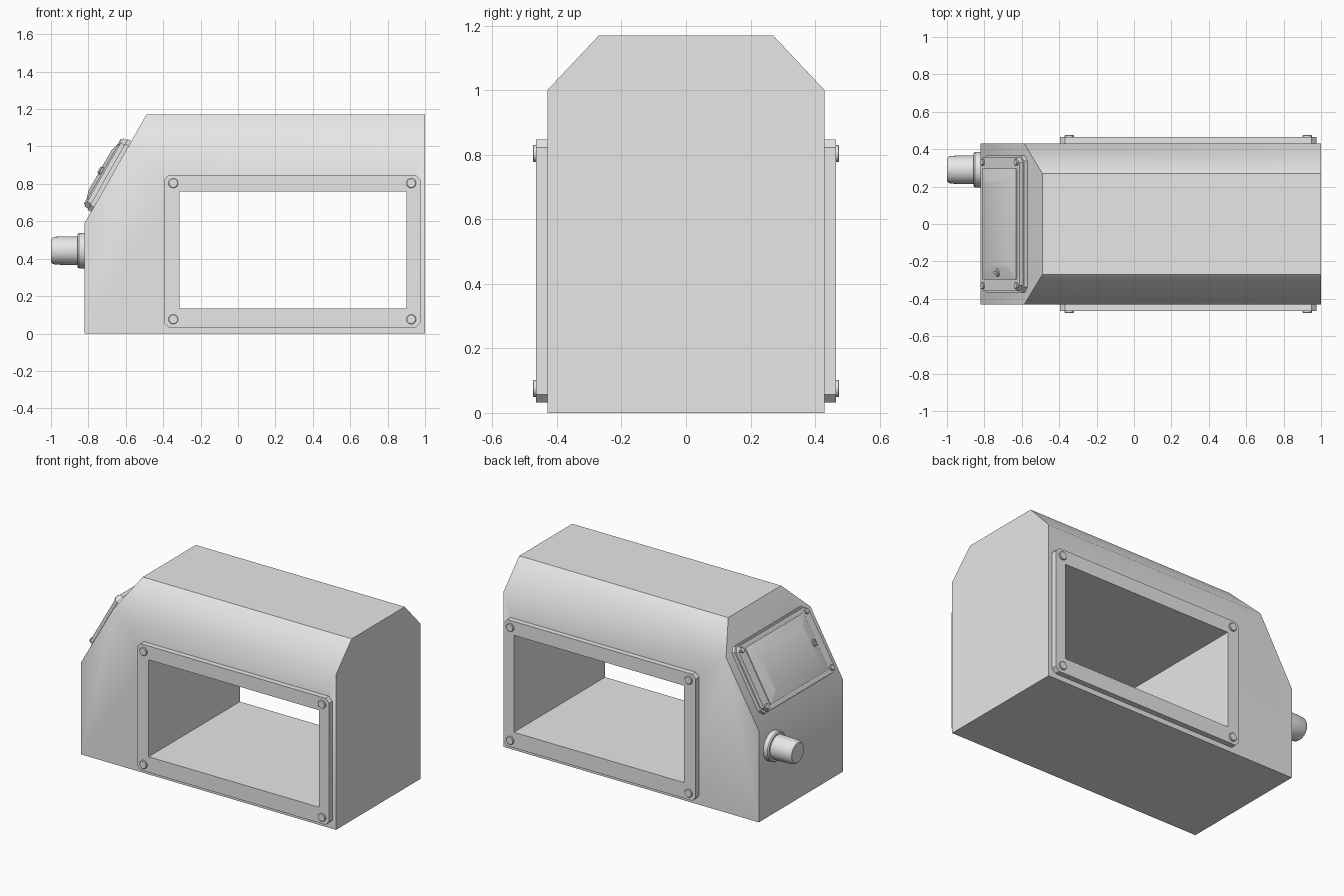
import bpy, bmesh, math
from mathutils import Matrix, Vector

cube = bpy.data.objects.get("Cube")
if cube:
    bpy.data.objects.remove(cube, do_unlink=True)

grey = bpy.data.materials.new("plain_grey")
grey.use_nodes = True
GREY = (0.8, 0.8, 0.8, 1.0)
grey.diffuse_color = GREY
for node in grey.node_tree.nodes:
    if node.type == 'BSDF_PRINCIPLED':
        node.inputs["Base Color"].default_value = GREY


def shade(mesh, angle):
    mesh.shade_smooth()
    mesh.set_sharp_from_angle(angle=math.radians(angle))


def finish(name, bm, matrix=None, angle=30):
    if matrix is not None:
        bm.transform(matrix)
    bmesh.ops.recalc_face_normals(bm, faces=bm.faces[:])
    mesh = bpy.data.meshes.new(name)
    bm.to_mesh(mesh)
    bm.free()
    mesh.materials.append(grey)
    shade(mesh, angle)
    obj = bpy.data.objects.new(name, mesh)
    bpy.context.scene.collection.objects.link(obj)
    return obj


def loft(name, rings, matrix, angle=30):
    """Join rings of points with quads and cap both ends."""
    bm = bmesh.new()
    loops = [[bm.verts.new(p) for p in ring] for ring in rings]
    n = len(loops[0])
    for a, b in zip(loops, loops[1:]):
        for i in range(n):
            j = (i + 1) % n
            bm.faces.new((a[i], a[j], b[j], b[i]))
    bm.faces.new(loops[0][::-1])
    bm.faces.new(loops[-1])
    return finish(name, bm, matrix, angle)


def plate(name, layers, matrix):
    """Stack of corner-cut rectangles: (width, height, corner, level)."""
    rings = []
    for w, h, c, z in layers:
        x, y = w / 2, h / 2
        rings.append([(x, y - c, z), (x - c, y, z), (c - x, y, z), (-x, y - c, z),
                      (-x, c - y, z), (c - x, -y, z), (x - c, -y, z), (x, c - y, z)])
    return loft(name, rings, matrix)


def turned(name, profile, matrix, sides=24):
    """Round part from (radius, level) pairs."""
    turns = [2 * math.pi * i / sides for i in range(sides)]
    rings = [[(r * math.cos(t), r * math.sin(t), z) for t in turns] for r, z in profile]
    return loft(name, rings, matrix)


def placed(x_axis, y_axis, origin):
    x, y = Vector(x_axis), Vector(y_axis)
    m = Matrix((x, y, x.cross(y))).transposed().to_4x4()
    m.translation = origin
    return m


def cut_tunnel(obj, cutter, angle):
    mod = obj.modifiers.new("tunnel", 'BOOLEAN')
    mod.object = cutter
    mod.operation = 'DIFFERENCE'
    mod.solver = 'EXACT'
    bpy.context.view_layer.update()
    graph = bpy.context.evaluated_depsgraph_get()
    mesh = bpy.data.meshes.new_from_object(obj.evaluated_get(graph))
    obj.modifiers.clear()
    obj.data = mesh
    shade(mesh, angle)


# Housing: side profile extruded across, then the upper long edges sliced off
HALF = 0.43
profile = [(-0.82, 0), (1, 0), (1, 1.17), (-0.49, 1.17), (-0.82, 0.59)]
bm = bmesh.new()
near = [bm.verts.new((x, -HALF, z)) for x, z in profile]
far = [bm.verts.new((x, HALF, z)) for x, z in profile]
bm.faces.new(near)
bm.faces.new(far[::-1])
for i in range(len(profile)):
    j = (i + 1) % len(profile)
    bm.faces.new((near[j], near[i], far[i], far[j]))
for side in (-1, 1):
    cut = bmesh.ops.bisect_plane(
        bm, geom=bm.verts[:] + bm.edges[:] + bm.faces[:],
        plane_co=(0, side * HALF, 1.0), plane_no=(0, side * 0.17, 0.16), clear_outer=True)
    rim = [e for e in cut["geom_cut"] if isinstance(e, bmesh.types.BMEdge)]
    bmesh.ops.contextual_create(bm, geom=rim)
housing = finish("housing", bm, angle=45)

# Straight tunnel through the housing and both window frames
bm = bmesh.new()
bmesh.ops.create_cube(bm, size=1)
cutter = finish("tunnel_cutter", bm, Matrix.Translation((0.295, 0, 0.446))
                @ Matrix.Diagonal((1.214, 2, 0.625, 1)))
cutter.hide_render = True
cut_tunnel(housing, cutter, 45)

# Window frames with corner screws
for side, label in ((-1, "front"), (1, "rear")):
    base = placed((-side, 0, 0), (0, 0, 1), (0.29, side * HALF, 0.44))
    frame = plate(label + "_window_frame",
                  [(1.37, 0.815, 0.025, -0.005), (1.37, 0.815, 0.025, 0.035)], base)
    cut_tunnel(frame, cutter, 30)
    for sx in (-1, 1):
        for sz in (-1, 1):
            turned(label + "_frame_screw", [(0.026, 0.03), (0.026, 0.042), (0.023, 0.045)],
                   base @ Matrix.Translation((sx * 0.636, sz * 0.364, 0)))
bpy.data.objects.remove(cutter, do_unlink=True)

# Control panel lying on the sloped face
up = Vector((0.33, 0, 0.58)).normalized()
slope = placed((0, -1, 0), up, Vector((-0.82, 0, 0.59)) + up * 0.2875)
plate("panel_base", [(0.735, 0.435, 0.03, -0.005), (0.735, 0.435, 0.03, 0.022)], slope)
plate("panel_plate", [(0.715, 0.42, 0.03, 0.02), (0.715, 0.42, 0.03, 0.045)], slope)
plate("panel_cover", [(0.595, 0.365, 0.006, 0.04), (0.595, 0.365, 0.006, 0.051),
                      (0.455, 0.25, 0.004, 0.068)], slope)
for sx in (-1, 1):
    for sy in (-1, 1):
        turned("panel_screw", [(0.018, 0.04), (0.018, 0.052), (0.015, 0.055)],
               slope @ Matrix.Translation((sx * 0.33, sy * 0.182, 0)), 16)

# Small latch near one end of the cover
latch = slope @ Matrix.Translation((0.258, 0, 0))
turned("latch_button", [(0.022, 0.045), (0.022, 0.064), (0.018, 0.068)], latch, 16)
plate("latch_bar", [(0.012, 0.036, 0.002, 0.06), (0.012, 0.036, 0.002, 0.076)], latch)

# Round knob on the end wall
knob = placed((0, -1, 0), (0, 0, 1), (-0.82, 0.29, 0.443))
turned("knob_collar", [(0.095, -0.005), (0.095, 0.03), (0.089, 0.037)], knob, 32)
turned("knob", [(0.077, 0.03), (0.077, 0.09), (0.074, 0.16), (0.07, 0.172),
                (0.062, 0.18)], knob, 32)
